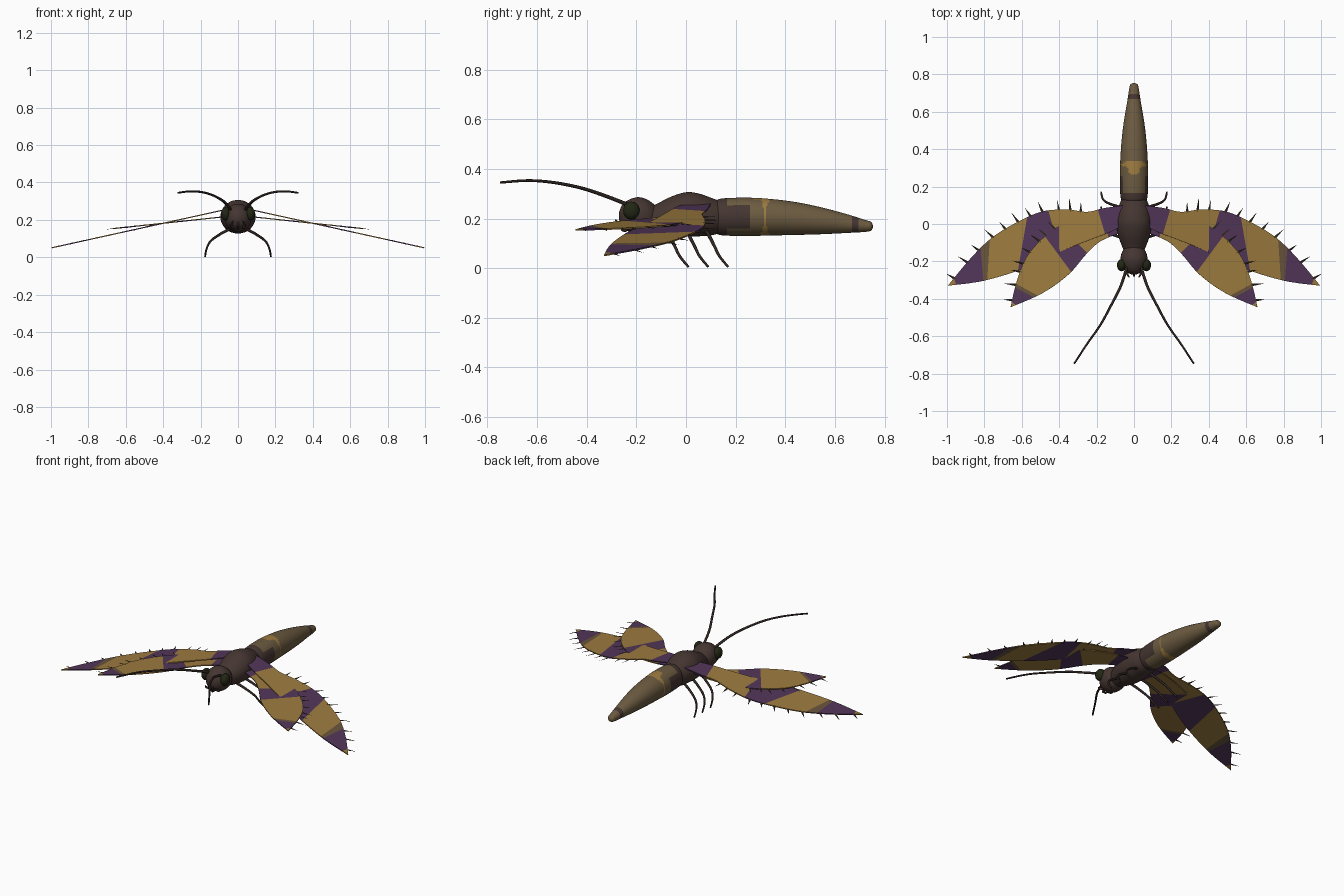
import bpy, bmesh, math
from mathutils import Vector

if "Cube" in bpy.data.objects:
    bpy.data.objects.remove(bpy.data.objects["Cube"])


def material(name, r, g, b):
    m = bpy.data.materials.new(name)
    m.use_nodes = True
    m.diffuse_color = (r, g, b, 1)
    bsdf = m.node_tree.nodes["Principled BSDF"]
    bsdf.inputs["Base Color"].default_value = (r, g, b, 1)
    bsdf.inputs["Roughness"].default_value = 0.8
    return m


GOLD = material("wing gold", .34, .20, .05)
PURPLE = material("wing purple", .085, .037, .1)
STRIPE = material("wing stripe brown", .14, .09, .045)
BROWN = material("body brown", .06, .037, .031)
TAN = material("abdomen tan", .15, .105, .052)
EYE = material("eye dark green", .016, .02, .007)
DARK = material("limb dark brown", .03, .02, .017)
SPIKE = material("spike brown", .06, .043, .024)


def smooth_path(points, steps):
    """Catmull-Rom interpolation through points of any dimension."""
    ext = [points[0]] + list(points) + [points[-1]]
    out = []
    for a, b, c, d in zip(ext, ext[1:], ext[2:], ext[3:]):
        for i in range(steps):
            t = i / steps
            out.append(tuple(
                q + .5 * t * (r - p + t * (2*p - 5*q + 4*r - s + t * (3*(q - r) + s - p)))
                for p, q, r, s in zip(a, b, c, d)))
    return out + [tuple(points[-1])]


def finish(name, bm, mats, smooth=True):
    bmesh.ops.recalc_face_normals(bm, faces=bm.faces[:])
    mesh = bpy.data.meshes.new(name)
    bm.to_mesh(mesh)
    bm.free()
    for m in mats:
        mesh.materials.append(m)
    for p in mesh.polygons:
        p.use_smooth = smooth
    ob = bpy.data.objects.new(name, mesh)
    bpy.context.collection.objects.link(ob)
    return ob


def loft(name, rings, mats, rule=None, sides=48, steps=8):
    """Oval rings along y, each given as (y, half width, top, bottom)."""
    bm = bmesh.new()
    rows = []
    for y, w, top, low in smooth_path(rings, steps):
        mid, h = (top + low) / 2, (top - low) / 2
        angles = [2 * math.pi * i / sides for i in range(sides)]
        rows.append([bm.verts.new((w * math.cos(a), y, mid + h * math.sin(a))) for a in angles])
    for r, s in zip(rows, rows[1:]):
        for i in range(sides):
            j = (i + 1) % sides
            bm.faces.new((r[i], r[j], s[j], s[i]))
    bm.faces.new(rows[0])
    bm.faces.new(rows[-1])
    if rule:
        for f in bm.faces:
            f.material_index = rule(f.calc_center_median())
    return finish(name, bm, mats)


def tube(name, points, radius, mat, tip=.6):
    cu = bpy.data.curves.new(name, 'CURVE')
    cu.dimensions = '3D'
    cu.bevel_depth = radius
    cu.bevel_resolution = 2
    cu.use_fill_caps = True
    path = smooth_path(points, 6)
    sp = cu.splines.new('POLY')
    sp.points.add(len(path) - 1)
    for i, (pt, co) in enumerate(zip(sp.points, path)):
        pt.co = (*co, 1)
        pt.radius = 1 + (tip - 1) * i / (len(path) - 1)
    cu.materials.append(mat)
    ob = bpy.data.objects.new(name, cu)
    bpy.context.collection.objects.link(ob)


# Head, thorax and abdomen
loft("head", [(-.27, .012, .225, .195), (-.255, .042, .258, .165), (-.225, .064, .278, .145),
              (-.19, .072, .286, .138), (-.155, .066, .276, .142), (-.12, .045, .25, .16)], [BROWN])
loft("thorax", [(-.15, .05, .245, .15), (-.12, .064, .258, .142), (-.06, .085, .288, .13),
                (0, .094, .306, .127), (.05, .09, .301, .129), (.1, .079, .284, .132),
                (.15, .06, .265, .145)], [BROWN])


def abdomen_colour(c):
    side = (c.z - .208) / .072
    if c.y < .165 or .665 < c.y < .695 or (c.y < .255 and .16 < c.z < .25):
        return 1
    if abs(c.y - .318) < .003 + .014 * side * side:
        return 2
    if c.z > .262 and abs(c.x) < .042 - .3 * max(0, .33 - c.y) and .265 < c.y < .335:
        return 2
    return 0


loft("abdomen", [(.115, .05, .262, .15), (.14, .071, .28, .133), (.25, .076, .284, .13),
                 (.35, .073, .278, .132), (.45, .066, .265, .134), (.55, .054, .244, .137),
                 (.65, .037, .217, .142), (.72, .026, .195, .146), (.745, .02, .187, .151),
                 (.753, .006, .173, .163)], [TAN, BROWN, GOLD], abdomen_colour, steps=14)


def wing(name, s, rear, front, height, cuts, colours, spikes, first):
    """Flat wing cut into colour bands, with a fringe of spikes on its rear edge."""
    back, fore = smooth_path(rear, 6), smooth_path(front, 6)
    bm = bmesh.new()
    bm.faces.new([bm.verts.new((x, y, height(x))) for x, y in back + fore[::-1][1:]])
    for p, q in cuts:
        normal = Vector((p[1] - q[1], q[0] - p[0], 0))
        bmesh.ops.bisect_plane(bm, geom=bm.verts[:] + bm.edges[:] + bm.faces[:],
                               plane_co=(*p, 0), plane_no=normal)
    for f in bm.faces:
        c = f.calc_center_median()
        f.material_index = sum((q[0]-p[0]) * (c.y-p[1]) - (q[1]-p[1]) * (c.x-p[0]) > 0
                               for p, q in cuts)
    for v in bm.verts:
        v.co.x *= s
    ob = finish(name, bm, colours, smooth=False)
    mod = ob.modifiers.new("thickness", 'SOLIDIFY')
    mod.thickness = .006
    mod.offset = 0

    bm = bmesh.new()
    for k in range(spikes):
        i = round(first + (len(back) - 3 - first) * k / (spikes - 1))
        (x, y), (x2, y2) = back[i], back[i + 1]
        edge = Vector((x2 - x, y2 - y, 0)).normalized()
        out = Vector((-edge.y, edge.x, 0)) + edge * .15
        tip = Vector((x, y, 0)) + out * (.062 if k % 2 else .05)
        root = Vector((x, y, 0)) - out * .008
        ring = []
        for e, dz in ((-1, 0), (0, .004), (1, 0), (0, -.004)):
            p = root + edge * e * .008
            ring.append(bm.verts.new((s * p.x, p.y, height(p.x) + dz)))
        top = bm.verts.new((s * tip.x, tip.y, height(tip.x)))
        for a, b in zip(ring, ring[1:] + ring[:1]):
            bm.faces.new((a, b, top))
        bm.faces.new(ring)
    finish(name + "_spikes", bm, [SPIKE], smooth=False)


BANDS = [PURPLE, GOLD, PURPLE, GOLD, STRIPE, PURPLE, GOLD]

for side, s in (("left", 1), ("right", -1)):
    wing(side + "_long_wing", s,
         [(.05, .1), (.16, .085), (.25, .065), (.36, .077), (.49, .067), (.62, .012),
          (.755, -.07), (.87, -.18), (.995, -.33)],
         [(.05, 0), (.12, -.04), (.25, -.09), (.375, -.14), (.5, -.2), (.62, -.25),
          (.81, -.305), (.995, -.33)],
         lambda x: .25 - .22 * (x - .09),
         [((.2, .1), (.14, -.1)), ((.46, .08), (.38, -.2)), ((.57, .04), (.62, -.25)),
          ((.77, -.08), (.785, -.31)), ((.82, -.12), (.805, -.31)), ((.965, -.28), (.945, -.34))],
         BANDS, 11, 14)
    wing(side + "_short_wing", s,
         [(.05, .05), (.14, .055), (.25, .04), (.375, .003), (.47, -.06), (.57, -.17),
          (.625, -.3), (.66, -.445)],
         [(.05, -.04), (.17, -.087), (.25, -.155), (.35, -.27), (.49, -.37), (.66, -.445)],
         lambda x: .215 - .107 * (x - .09),
         [((.17, .1), (.13, -.1)), ((.42, .02), (.25, -.155)), ((.48, -.06), (.34, -.25)),
          ((.63, -.32), (.51, -.385)), ((.635, -.34), (.53, -.395)), ((.66, -.41), (.63, -.435))],
         BANDS, 9, 18)

    # Eyes
    bm = bmesh.new()
    bmesh.ops.create_uvsphere(bm, u_segments=24, v_segments=16, radius=1)
    for v in bm.verts:
        v.co = Vector((s * .066 + v.co.x * .025, -.22 + v.co.y * .033, .232 + v.co.z * .036))
    finish(side + "_eye", bm, [EYE])

    # Antennae, mouth feelers and legs
    tube(side + "_antenna", [(s * x, y, z) for x, y, z in
         [(.035, -.22, .25), (.07, -.33, .293), (.12, -.43, .325), (.18, -.54, .346),
          (.25, -.64, .353), (.32, -.747, .345)]], .008, DARK)
    tube(side + "_mouth_feeler", [(s * x, y, z) for x, y, z in
         [(.03, -.235, .16), (.036, -.265, .175), (.025, -.285, .195)]], .009, BROWN, .3)
    for place, y in (("front", -.08), ("middle", 0), ("rear", .08)):
        tube(side + "_" + place + "_leg", [(s * x, y + dy, z) for x, dy, z in
             [(.035, 0, .155), (.09, .015, .127), (.145, .035, .088), (.167, .055, .048),
              (.176, .09, .005)]], .008, DARK)

# Coiled mouth tube
tube("mouth_coil", [(0, -.25 - r * math.cos(a), .165 + r * math.sin(a)) for a, r in
     [(k * .8, .026 - .002 * k) for k in range(11)]], .006, DARK)
